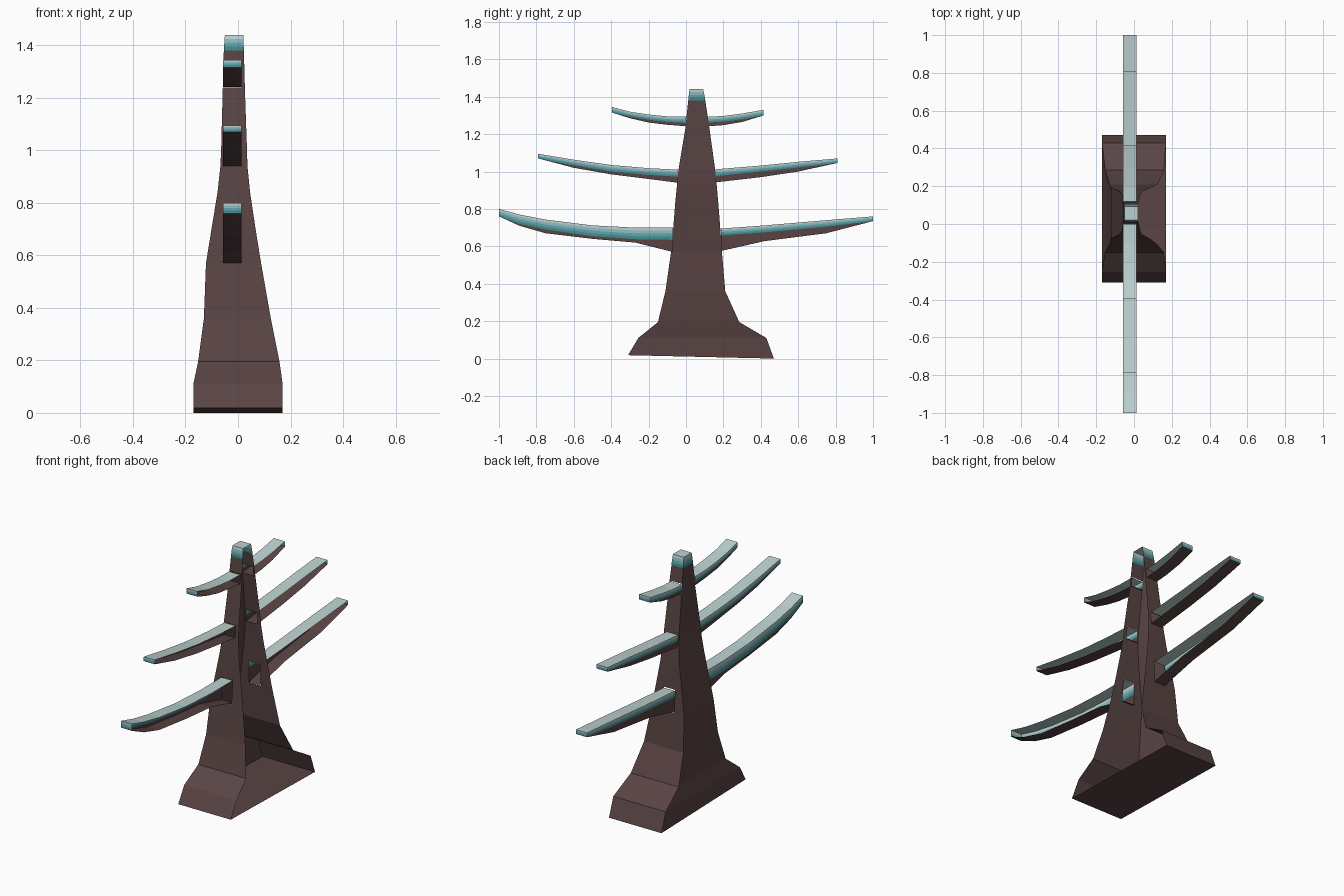
import bpy, bmesh

def srgb(h):
    c = [int(h[i:i + 2], 16) / 255 for i in (0, 2, 4)]
    return [v / 12.92 if v < 0.04045 else ((v + 0.055) / 1.055) ** 2.4 for v in c] + [1]

mats = []
for name, col in [("brown_bark", "5a4444"), ("deep_teal", "3f8f90"), ("mid_teal", "64a3ad"),
                  ("light_teal", "8fbcc2"), ("pale_frost", "bcd2d0")]:
    m = bpy.data.materials.new(name)
    m.diffuse_color = srgb(col)
    mats.append(m)

BX0, BX1 = -0.058, 0.014          # branch width range

def finish(bm, name):
    bmesh.ops.remove_doubles(bm, verts=bm.verts, dist=0.0004)
    bmesh.ops.recalc_face_normals(bm, faces=bm.faces)
    me = bpy.data.meshes.new(name)
    bm.to_mesh(me)
    bm.free()
    for m in mats:
        me.materials.append(m)
    ob = bpy.data.objects.new(name, me)
    bpy.context.collection.objects.link(ob)

def face(bm, pts, mat):
    f = bm.faces.new([bm.verts.new(p) for p in pts])
    f.material_index = mat

# Trunk: rings of (z, front y, back y, left x, right x); the +x side is open
rings = [(0.00, -0.31, 0.47, -0.17, 0.17), (0.11, -0.255, 0.43, -0.17, 0.17),
         (0.195, -0.15, 0.285, -0.152, 0.158), (0.36, -0.11, 0.21, -0.13, 0.125),
         (0.57, -0.08, 0.192, -0.122, 0.088), (0.70, -0.068, 0.183, -0.101, 0.067),
         (0.84, -0.057, 0.172, -0.078, 0.046), (0.94, -0.047, 0.163, -0.067, 0.036),
         (1.01, -0.04, 0.156, -0.064, 0.034), (1.24, -0.002, 0.124, -0.058, 0.026),
         (1.295, 0.003, 0.116, -0.057, 0.025), (1.38, 0.012, 0.103, -0.054, 0.022),
         (1.395, 0.013, 0.101, -0.053, 0.022), (1.41, 0.015, 0.098, -0.052, 0.021),
         (1.425, 0.017, 0.095, -0.051, 0.021), (1.44, 0.02, 0.092, -0.05, 0.02)]
holes = (0.57, 0.94, 1.24)        # openings where branches join
bm = bmesh.new()

def row(r, side):
    z, yf, yb, x0, x1 = r
    y = yb if side else yf
    if z == 0 and not side:
        z = 0.018             # slightly tilted base
    return [(x, y, z) for x in (x0, max(x0, BX0), min(x1, BX1), x1)]

for i, (a, b) in enumerate(zip(rings, rings[1:])):
    mat = max(0, i - 10)
    for side in (0, 1):
        p, q = row(a, side), row(b, side)
        for c in range(3):
            if not (c == 1 and a[0] in holes):
                face(bm, (p[c], p[c + 1], q[c + 1], q[c]), mat)
    face(bm, (row(a, 0)[0], row(a, 1)[0], row(b, 1)[0], row(b, 0)[0]), mat)
for r, mat in ((rings[0], 0), (rings[-1], 4)):   # floor and tip
    f, k = row(r, 0), row(r, 1)
    face(bm, f + k[::-1], mat)
finish(bm, "trunk")

# Branches: stations of (y, top z, colour line z, bottom z); open on +x
def branch(name, stations):
    bm = bmesh.new()
    def heights(s):
        y, t, c, b = s
        return [b] + [c + (t - c) * k / 4 for k in range(5)]
    for s, e in zip(stations, stations[1:]):
        h, g = heights(s), heights(e)
        for k in range(5):
            face(bm, ((BX0, s[0], h[k]), (BX0, e[0], g[k]),
                      (BX0, e[0], g[k + 1]), (BX0, s[0], h[k + 1])), k)
        for k, mat in ((0, 0), (5, 4)):          # underside, top
            face(bm, ((BX0, s[0], h[k]), (BX1, s[0], h[k]),
                      (BX1, e[0], g[k]), (BX0, e[0], g[k])), mat)
    y, g = stations[-1][0], heights(stations[-1])
    for k in range(1, 5):                        # outer end
        face(bm, ((BX0, y, g[k]), (BX1, y, g[k]),
                  (BX1, y, g[k + 1]), (BX0, y, g[k + 1])), k)
    finish(bm, name)

branch("lower_front_branch", [(-.07, .70, .635, .57), (-.27, .70, .638, .62), (-.5, .712, .655, .64),
                              (-.75, .743, .69, .67), (-.89, .77, .72, .71), (-1, .80, .76, .76)])
branch("lower_back_branch", [(.186, .695, .658, .575), (.42, .712, .675, .628),
                             (.75, .74, .705, .67), (1, .76, .735, .735)])
branch("middle_front_branch", [(-.042, 1.01, .972, .94), (-.2, 1.018, .982, .96), (-.4, 1.035, 1.0, .985),
                               (-.6, 1.063, 1.033, 1.02), (-.79, 1.095, 1.07, 1.07)])
branch("middle_back_branch", [(.158, 1.012, .975, .942), (.4, 1.032, 1.0, .97),
                              (.6, 1.052, 1.022, 1.0), (.81, 1.07, 1.046, 1.046)])
branch("upper_front_branch", [(.001, 1.293, 1.26, 1.242), (-.1, 1.295, 1.265, 1.25), (-.2, 1.305, 1.277, 1.262),
                              (-.3, 1.32, 1.295, 1.285), (-.395, 1.345, 1.315, 1.315)])
branch("upper_back_branch", [(.12, 1.293, 1.262, 1.242), (.2, 1.297, 1.267, 1.248),
                             (.3, 1.31, 1.28, 1.265), (.415, 1.33, 1.3, 1.3)])
